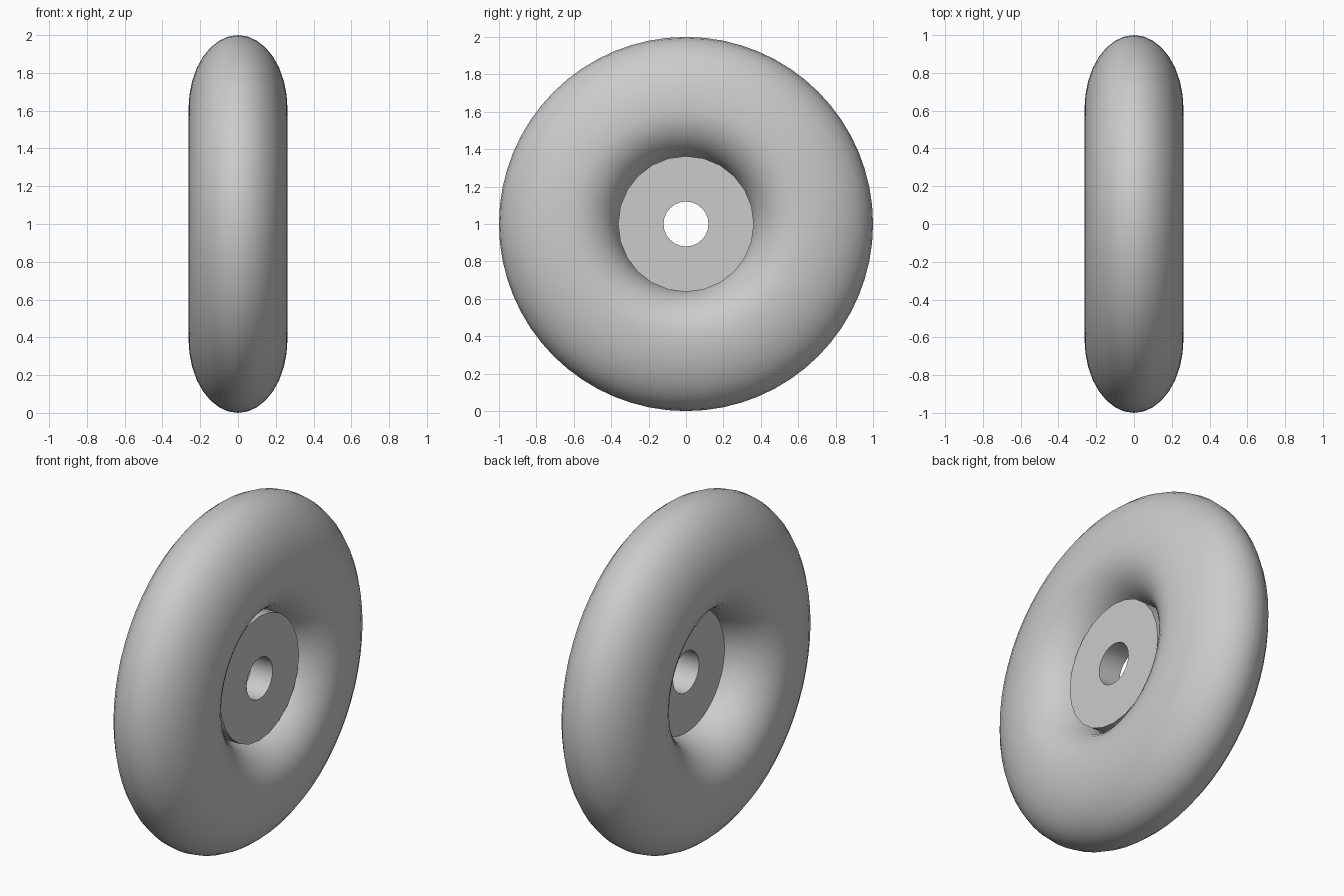
import bpy, bmesh, math
from mathutils import Vector, Matrix

cube = bpy.data.objects.get("Cube")
if cube:
    bpy.data.objects.remove(cube)

grey = bpy.data.materials.new("plain grey")
grey.use_nodes = True
COLOUR = (0.6, 0.6, 0.6, 1)
grey.diffuse_color = COLOUR
grey.node_tree.nodes["Principled BSDF"].inputs["Base Color"].default_value = COLOUR


def lathe(name, profile, sides, angle):
    """Turn a closed (x, radius) profile around the wheel axle."""
    bm = bmesh.new()
    rings = []
    for i in range(sides):
        turn = Matrix.Rotation(2 * math.pi * i / sides, 3, 'X')
        rings.append([bm.verts.new(turn @ Vector((x, 0, r))) for x, r in profile])
    n = len(profile)
    for i in range(sides):
        a, b = rings[i], rings[(i + 1) % sides]
        for j in range(n):
            k = (j + 1) % n
            bm.faces.new((a[j], a[k], b[k], b[j]))
    bmesh.ops.recalc_face_normals(bm, faces=bm.faces)
    mesh = bpy.data.meshes.new(name)
    bm.to_mesh(mesh)
    bm.free()
    obj = bpy.data.objects.new(name, mesh)
    obj.location.z = 1
    bpy.context.collection.objects.link(obj)
    mesh.materials.append(grey)
    bpy.ops.object.select_all(action='DESELECT')
    obj.select_set(True)
    bpy.context.view_layer.objects.active = obj
    bpy.ops.object.shade_smooth_by_angle(angle=math.radians(angle))
    return obj


# Tyre: rounded section, widest nearer the hub than the tread
WIDEST, HALF_WIDTH = 0.61, 0.262
section = []
for i in range(32):
    t = 2 * math.pi * i / 32
    reach = 1 - WIDEST if math.cos(t) > 0 else WIDEST - 0.355
    section.append((HALF_WIDTH * math.sin(t), WIDEST + reach * math.cos(t)))
lathe("tyre", section, 64, 60)

# Hub: flat disc with an axle hole, set towards one side
lathe("hub_disc", [(0, 0.12), (0, 0.363), (0.14, 0.363), (0.14, 0.12)], 24, 40)
